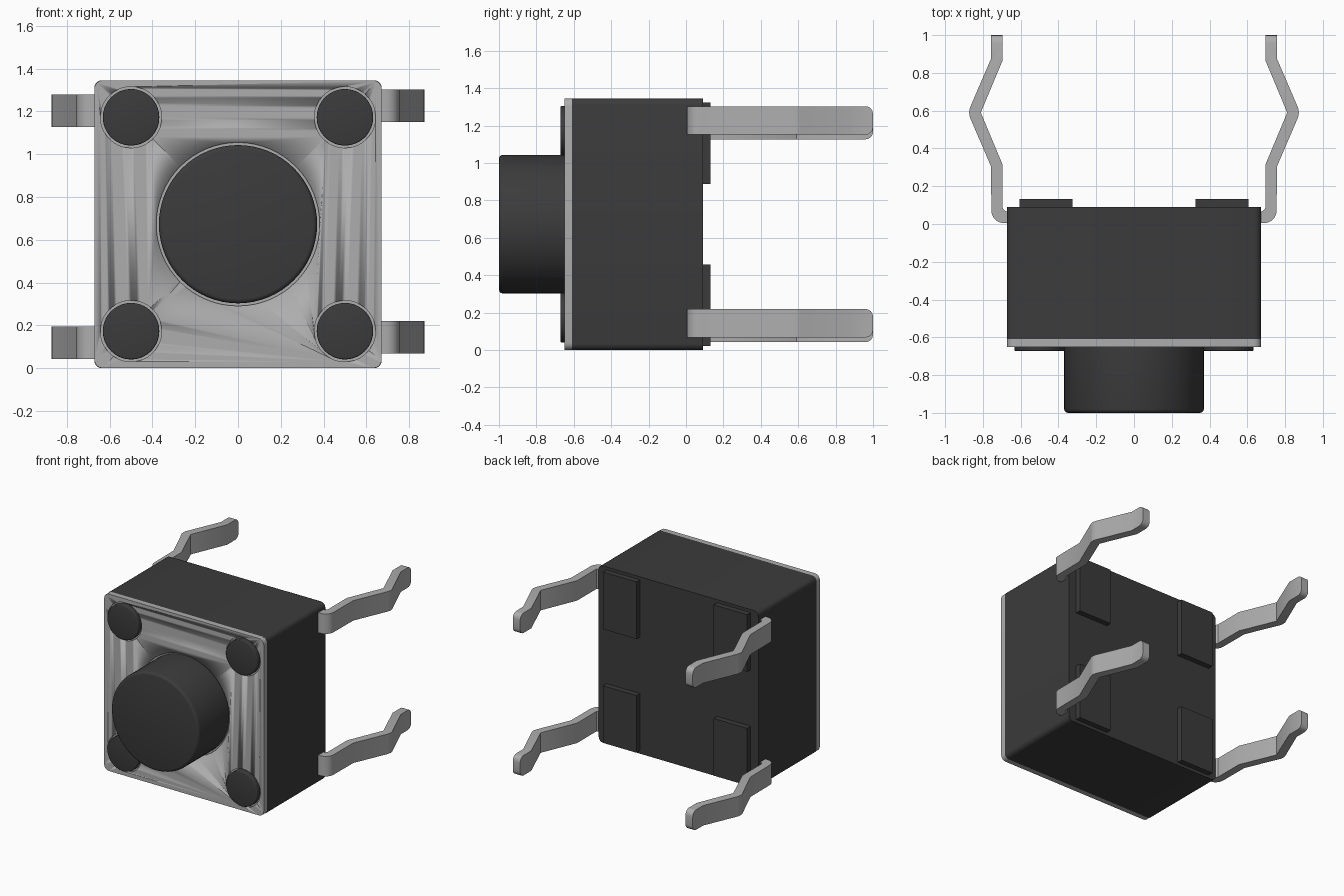
import bpy, bmesh
from math import radians, sin, cos, pi
from mathutils import Matrix, Vector

cube = bpy.data.objects.get("Cube")
if cube:
    bpy.data.objects.remove(cube)

MID = 0.673          # height of the button axis


def material(name, value, rough):
    m = bpy.data.materials.new(name)
    m.use_nodes = True
    colour = (value, value, value, 1)
    m.diffuse_color = colour
    bsdf = m.node_tree.nodes["Principled BSDF"]
    bsdf.inputs["Base Color"].default_value = colour
    bsdf.inputs["Roughness"].default_value = rough
    return m


BLACK = material("black plastic", 0.044, 0.5)
METAL = material("grey metal", 0.42, 0.5)


def finish(name, bm, mat):
    bmesh.ops.recalc_face_normals(bm, faces=bm.faces)
    mesh = bpy.data.meshes.new(name)
    bm.to_mesh(mesh)
    bm.free()
    mesh.materials.append(mat)
    mesh.shade_smooth()
    mesh.set_sharp_from_angle(angle=radians(35))
    obj = bpy.data.objects.new(name, mesh)
    bpy.context.collection.objects.link(obj)
    return obj


def bevel(bm, test, width, segments=4):
    edges = [e for e in bm.edges if test(*(v.co for v in e.verts))]
    bmesh.ops.bevel(bm, geom=edges, offset=width, segments=segments,
                    profile=0.5, affect='EDGES')


def along_y(a, b):
    return abs(a.x - b.x) + abs(a.z - b.z) < 1e-4


def block(name, x, y, z, mat, corner=0):
    """Box from three ranges, with its front-to-back edges rounded."""
    bm = bmesh.new()
    bmesh.ops.create_cube(bm, size=1)
    for v in bm.verts:
        v.co = Vector([r[0] + (c + 0.5) * (r[1] - r[0])
                       for c, r in zip(v.co, (x, y, z))])
    if corner:
        bevel(bm, along_y, corner)
    return finish(name, bm, mat)


def disc(name, x, z, radius, front, back, mat, rim=0):
    """Cylinder lying along y, with a rounded front rim."""
    bm = bmesh.new()
    place = (Matrix.Translation((x, (front + back) / 2, z))
             @ Matrix.Rotation(pi / 2, 4, 'X'))
    bmesh.ops.create_cone(bm, cap_ends=True, segments=64, radius1=radius,
                          radius2=radius, depth=back - front, matrix=place)
    if rim:
        bevel(bm, lambda a, b: max(a.y, b.y) < front + 1e-4, rim, 3)
    return finish(name, bm, mat)


# Housing and cover plate
block("housing", (-0.672, 0.672), (-0.61, 0.09), (0, 1.346), BLACK, 0.035)
plate = block("cover_plate", (-0.672, 0.672), (-0.65, -0.61), (0, 1.346),
              METAL, 0.04)


def recess(x, z, radius):
    """Shallow round recess in the cover plate."""
    cutter = disc("recess_cutter", x, z, radius, -0.7, -0.635, METAL)
    cutter.hide_render = True
    cutter.hide_set(True)
    mod = plate.modifiers.new("recess", 'BOOLEAN')
    mod.operation = 'DIFFERENCE'
    mod.solver = 'EXACT'
    mod.object = cutter


# Push button
recess(0, MID, 0.382)
disc("push_button", 0, MID, 0.37, -1, -0.62, BLACK, 0.02)


def leg(name, side, low, high):
    """Bent strip: a rounded foot, a straight, an outward kink, a straight tip."""
    foot = [(0.66, 0.005)] + [
        (0.69 + 0.065 * sin(t * pi / 12), 0.07 - 0.065 * cos(t * pi / 12))
        for t in range(7)]
    outer = foot + [(0.757, 0.305), (0.869, 0.565), (0.873, 0.59),
                    (0.869, 0.615), (0.757, 0.875), (0.757, 1)]
    inner = [(0.696, 1), (0.696, 0.865), (0.811, 0.59), (0.696, 0.315),
             (0.696, 0.085), (0.682, 0.068), (0.66, 0.065)]
    bm = bmesh.new()
    face = bm.faces.new([bm.verts.new((side * x, y, low))
                         for x, y in outer + inner])
    made = bmesh.ops.extrude_face_region(bm, geom=[face])["geom"]
    for v in made:
        if isinstance(v, bmesh.types.BMVert):
            v.co.z = high
    # Round the two tip corners
    bevel(bm, lambda a, b: min(a.y, b.y) > 0.99 and abs(a.z - b.z) < 1e-4,
          0.04)
    finish(name, bm, METAL)


# Corner parts: rivets, back pads and legs
for side, label in ((1, "left"), (-1, "right")):
    for up, level in ((1, "upper"), (-1, "lower")):
        tag = f"{level}_{label}"
        rivet_z = MID + up * 0.5
        recess(side * 0.5, rivet_z, 0.143)
        disc("rivet_" + tag, side * 0.5, rivet_z, 0.132, -0.672, -0.62,
             BLACK, 0.006)
        pad_z = sorted((MID + up * 0.215, MID + up * 0.65))
        pad_x = sorted((side * 0.325, side * 0.607))
        block("back_pad_" + tag, pad_x, (0.08, 0.132), pad_z, BLACK)
        leg_z = MID + up * 0.542 + side * 0.0125
        leg("leg_" + tag, side, leg_z - 0.076, leg_z + 0.076)
